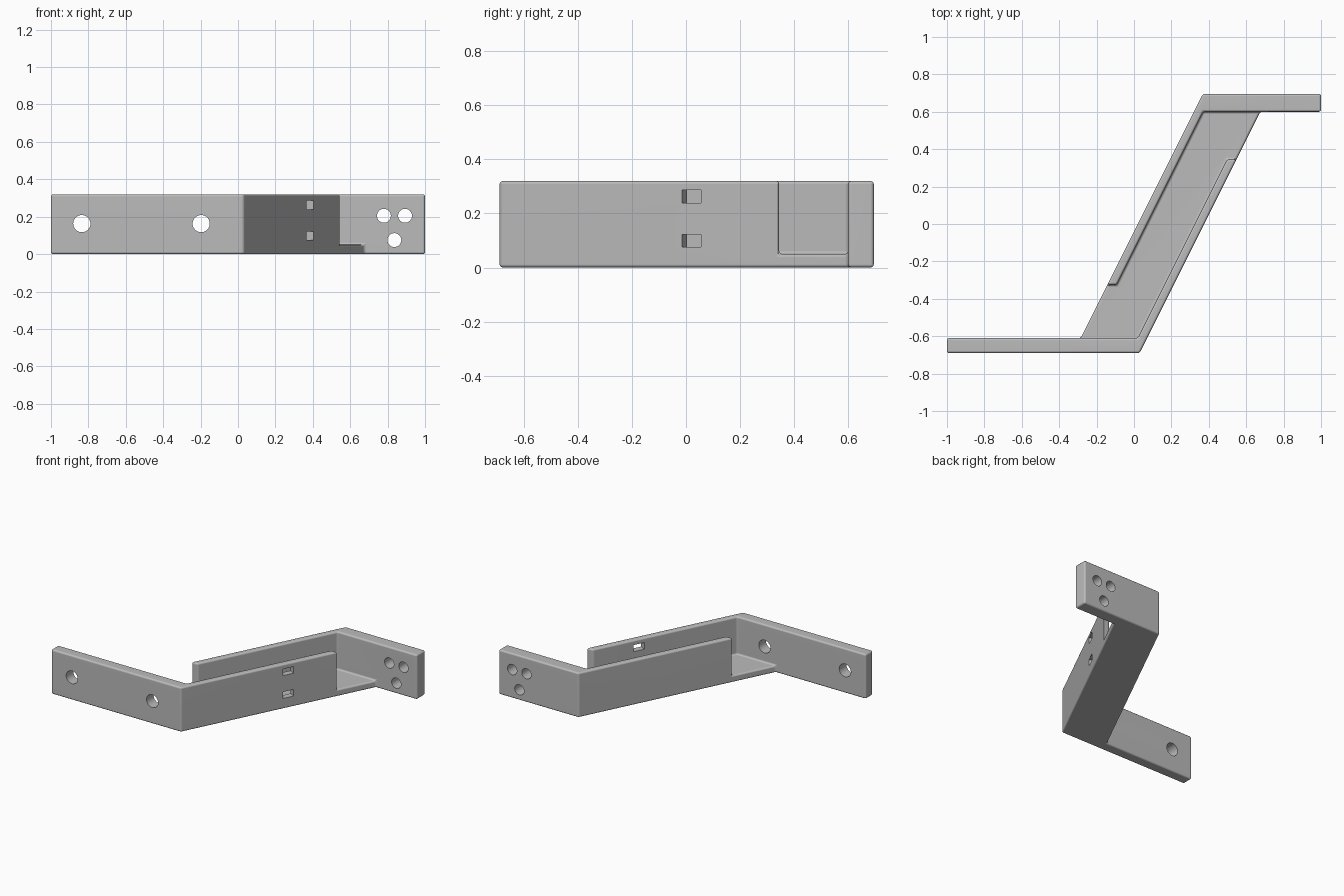
import bpy, math
from mathutils import Matrix

if "Cube" in bpy.data.objects:
    bpy.data.objects.remove(bpy.data.objects["Cube"])

FLOOR, TOP = 0.05, 0.32

# Plan-view corners of the Z-shaped bracket
P = {
    "A": (-1, -.69), "B": (.03, -.69), "C": (.675, .6), "D": (1, .6),
    "E": (1, .695), "F": (.3675, .695), "G": (-.285, -.61), "H": (-1, -.61),
    "I": (.02, -.61), "J": (.37, .6),            # inner corners of the channel
    "K": (.5475, .345), "L": (.4975, .345),      # free end of right wall
    "M": (-.1425, -.325), "N": (-.0925, -.325),  # free end of left wall
}
LEVEL = {"0": 0.0, "m": FLOOR, "t": TOP}

# Each face lists corner + level (0 base, m channel floor, t top)
FACES = [
    "A0 B0 C0 D0 E0 F0 G0 H0", "Im Gm Mm Nm Jm Cm Km Lm",
    "At Bt Kt Lt It Ht", "Dt Et Ft Mt Nt Jt",
    "A0 B0 Bt At", "B0 C0 Cm Km Kt Bt", "Km Lm Lt Kt", "Lm Im It Lt",
    "Im Gm G0 H0 Ht It", "H0 A0 At Ht", "C0 D0 Dt Jt Jm Cm",
    "D0 E0 Et Dt", "E0 F0 Ft Et", "F0 G0 Gm Mm Mt Ft",
    "Mm Nm Nt Mt", "Nm Jm Jt Nt",
]

# Bracket body
keys = sorted({k for f in FACES for k in f.split()})
verts = [(*P[k[0]], LEVEL[k[1]]) for k in keys]
mesh = bpy.data.meshes.new("bracket")
mesh.from_pydata(verts, [], [[keys.index(k) for k in f.split()] for f in FACES])
bracket = bpy.data.objects.new("bracket", mesh)
bpy.context.collection.objects.link(bracket)
bpy.context.view_layer.objects.active = bracket
bracket.select_set(True)
bpy.ops.object.mode_set(mode='EDIT')
bpy.ops.mesh.select_all(action='SELECT')
bpy.ops.mesh.normals_make_consistent(inside=False)
bpy.ops.object.mode_set(mode='OBJECT')

grey = bpy.data.materials.new("grey plastic")
grey.diffuse_color = (0.5, 0.5, 0.5, 1)
grey.use_nodes = True
grey.node_tree.nodes["Principled BSDF"].inputs["Base Color"].default_value = grey.diffuse_color
mesh.materials.append(grey)

# Rounded edges and fillets
bev = bracket.modifiers.new("round", 'BEVEL')
bev.width, bev.segments, bev.limit_method = 0.012, 3, 'ANGLE'
bev.angle_limit = math.radians(30)
bpy.ops.object.modifier_apply(modifier="round")


def cut(cutter):
    """Subtract the cutter from the bracket and discard it."""
    cutter.hide_render = True
    bpy.ops.object.select_all(action='DESELECT')
    bpy.context.view_layer.objects.active = bracket
    bracket.select_set(True)
    m = bracket.modifiers.new("cut", 'BOOLEAN')
    m.object, m.operation, m.solver = cutter, 'DIFFERENCE', 'EXACT'
    bpy.ops.object.modifier_apply(modifier="cut")
    bpy.data.objects.remove(cutter)


# Screw holes through both flanges
for x, y, z, r in [(-.835, -.65, .163, .046), (-.197, -.65, .163, .046),
                   (.78, .65, .205, .037), (.893, .65, .205, .037), (.836, .65, .075, .037)]:
    bpy.ops.mesh.primitive_cylinder_add(vertices=40, radius=r, depth=.2,
                                        location=(x, y, z), rotation=(math.pi / 2, 0, 0))
    cut(bpy.context.object)

# Cable-tie slots through the right wall, square to it
for z in (.0985, .2625):
    bpy.ops.mesh.primitive_cube_add(size=1)
    slot = bpy.context.object
    slot.data.transform(Matrix.Translation((.372, .027, z))
                        @ Matrix.Rotation(math.atan2(2, 1), 4, 'Z')
                        @ Matrix.Diagonal((.08, .12, .047, 1)))
    cut(slot)

# Smooth shading on the rounded edges only
bpy.ops.object.shade_smooth_by_angle(angle=math.radians(35))
bracket.modifiers.new("flat_faces", 'WEIGHTED_NORMAL').keep_sharp = True
